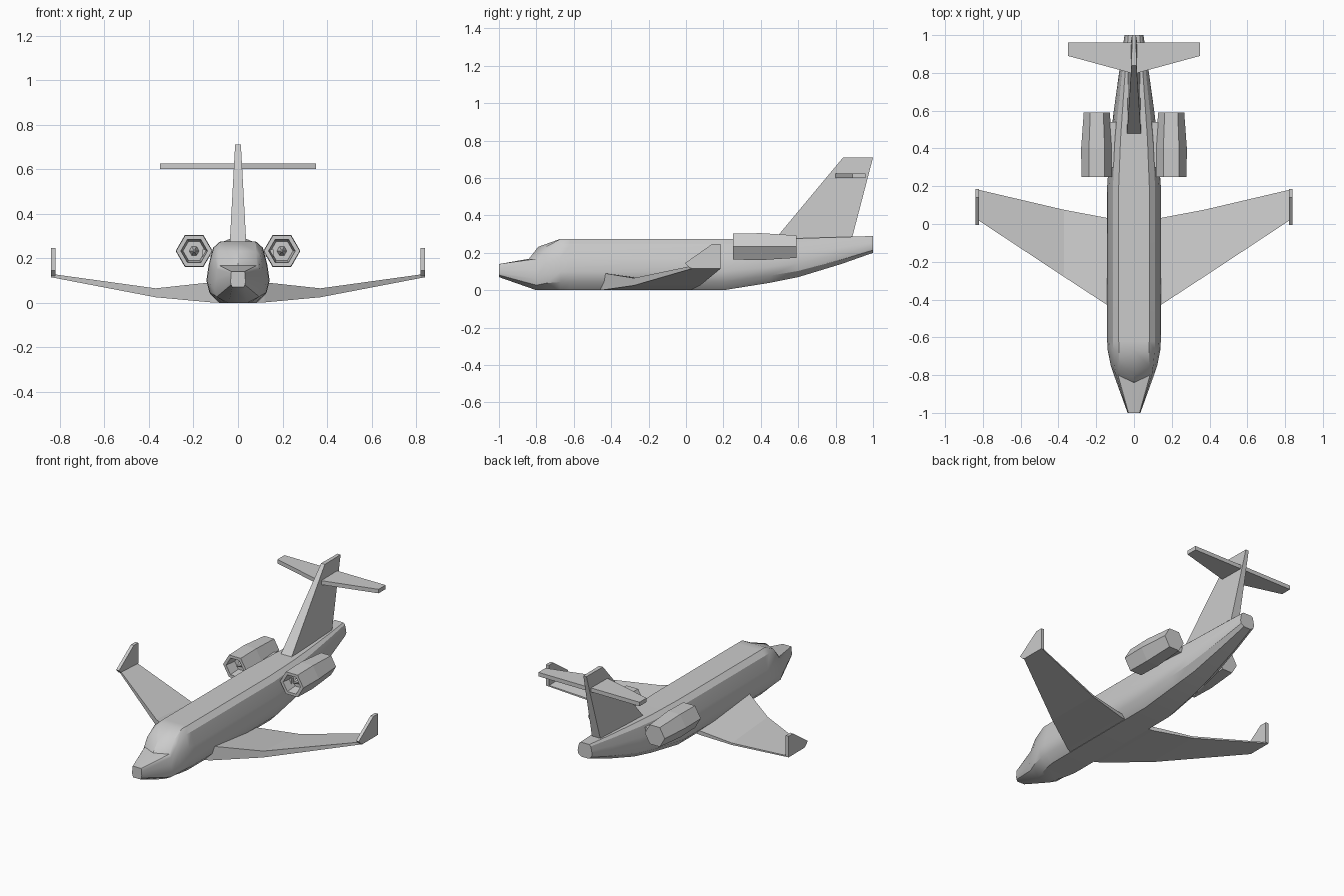
import bpy, bmesh, math

if "Cube" in bpy.data.objects:
    bpy.data.objects.remove(bpy.data.objects["Cube"])


def loft(name, rings, smooth=False):
    """Skin a list of equal-length point rings and cap both ends."""
    bm = bmesh.new()
    rows = [[bm.verts.new(p) for p in r] for r in rings]
    n = len(rows[0])
    for a, b in zip(rows, rows[1:]):
        for i in range(n):
            j = (i + 1) % n
            bm.faces.new((a[i], a[j], b[j], b[i]))
    bm.faces.new(rows[0])
    bm.faces.new(rows[-1])
    bmesh.ops.recalc_face_normals(bm, faces=bm.faces)
    me = bpy.data.meshes.new(name)
    bm.to_mesh(me)
    bm.free()
    ob = bpy.data.objects.new(name, me)
    bpy.context.collection.objects.link(ob)
    if smooth:
        bpy.ops.object.select_all(action='DESELECT')
        ob.select_set(True)
        bpy.context.view_layer.objects.active = ob
        bpy.ops.object.shade_smooth_by_angle(angle=math.radians(32))
    return ob


def section(y, zb, zt, w, top, bot, dy):
    """Faceted fuselage section; dy pulls the top centre forward."""
    half = [(bot, 0), (0.9, 0.16), (1, 0.36), (0.93, 0.62), ((1 + top) / 2, 0.9), (top, 1)]
    pts = [(w * x, y, zb + f * (zt - zb)) for x, f in half]
    return pts + [(0, y + dy, zt)] + [(-x, py, z) for x, py, z in reversed(pts)]


# Fuselage: y, bottom, top, half width, top fraction, bottom fraction, centre offset
stations = [
    (-1.00, 0.07, 0.14, 0.034, 0.85, 0.75, 0),
    (-0.80, 0.00, 0.168, 0.106, 0.80, 0.40, -0.04),
    (-0.75, 0.00, 0.232, 0.123, 0.66, 0.45, -0.04),
    (-0.67, 0.00, 0.275, 0.139, 0.57, 0.55, 0),
    (-0.62, 0.00, 0.275, 0.142, 0.57, 0.60, 0),
    (0.20, 0.00, 0.275, 0.142, 0.57, 0.60, 0),
    (0.45, 0.04, 0.275, 0.125, 0.57, 0.58, 0),
    (0.60, 0.07, 0.277, 0.107, 0.57, 0.55, 0),
    (0.83, 0.14, 0.284, 0.075, 0.60, 0.55, 0),
    (1.00, 0.20, 0.29, 0.050, 0.60, 0.50, 0),
]
loft("fuselage", [section(*s) for s in stations], True)


# Vertical fin: z, leading y, trailing y, half thickness
def fin_ring(z, y0, y1, t):
    return [(-t, y0, z), (t, y0, z), (t * 0.8, y1, z), (-t * 0.8, y1, z)]


loft("tail_fin", [fin_ring(0.25, 0.457, 0.88, 0.038), fin_ring(0.71, 0.84, 1.0, 0.013)])

# Horizontal stabiliser
loft("tailplane", [[(x, y, 0.60), (x, 0.96, 0.60), (x, 0.96, 0.625), (x, y, 0.625)]
                   for x, y in ((-0.35, 0.89), (0, 0.795), (0.35, 0.89))])


# Wing: x, leading y, trailing y, bottom z, leading thickness, trailing thickness
def wing_ring(s, x, y0, y1, z, tl, tt):
    return [(s * x, y0, z), (s * x, y1, z), (s * x, y1, z + tt), (s * x, y0, z + tl)]


def hexagon(cx, y, cz, rx, rz):
    return [(cx + rx * math.cos(k * math.pi / 3), y,
             cz + rz * math.sin(k * math.pi / 3) / 0.866) for k in range(6)]


for s, side in ((1, "left"), (-1, "right")):
    loft("wing_" + side, [
        wing_ring(s, 0.00, -0.50, 0.01, 0.0, 0.09, 0.03),
        wing_ring(s, 0.12, -0.443, 0.028, 0.002, 0.09, 0.025),
        wing_ring(s, 0.37, -0.28, 0.075, 0.025, 0.04, 0.012),
        wing_ring(s, 0.84, 0.03, 0.185, 0.115, 0.015, 0.008)])

    # Upturned wing tip
    tip = [(0.02, 0.12), (0.185, 0.116), (0.185, 0.247), (0.14, 0.247), (-0.005, 0.145)]
    loft("winglet_" + side, [[(s * x, y, z) for y, z in tip] for x in (0.820, 0.84)])

    # Engine nacelle with hollow intake and pointed spinner
    cx, cz = s * 0.197, 0.233
    loft("engine_" + side, [
        hexagon(cx, 0.32, cz, 0.05, 0.043),
        hexagon(cx, 0.25, cz, 0.06, 0.052),
        hexagon(cx, 0.25, cz, 0.081, 0.069),
        hexagon(cx, 0.40, cz, 0.083, 0.072),
        hexagon(cx, 0.59, cz, 0.069, 0.06)])
    loft("spinner_" + side, [hexagon(cx, 0.27, cz, 0.004, 0.004),
                             hexagon(cx, 0.325, cz, 0.024, 0.021)])

    # Engine pylon
    loft("pylon_" + side, [[(s * x, 0.30, 0.205), (s * x, 0.54, 0.205),
                            (s * x, 0.54, 0.24), (s * x, 0.30, 0.24)] for x in (0.06, 0.16)])
